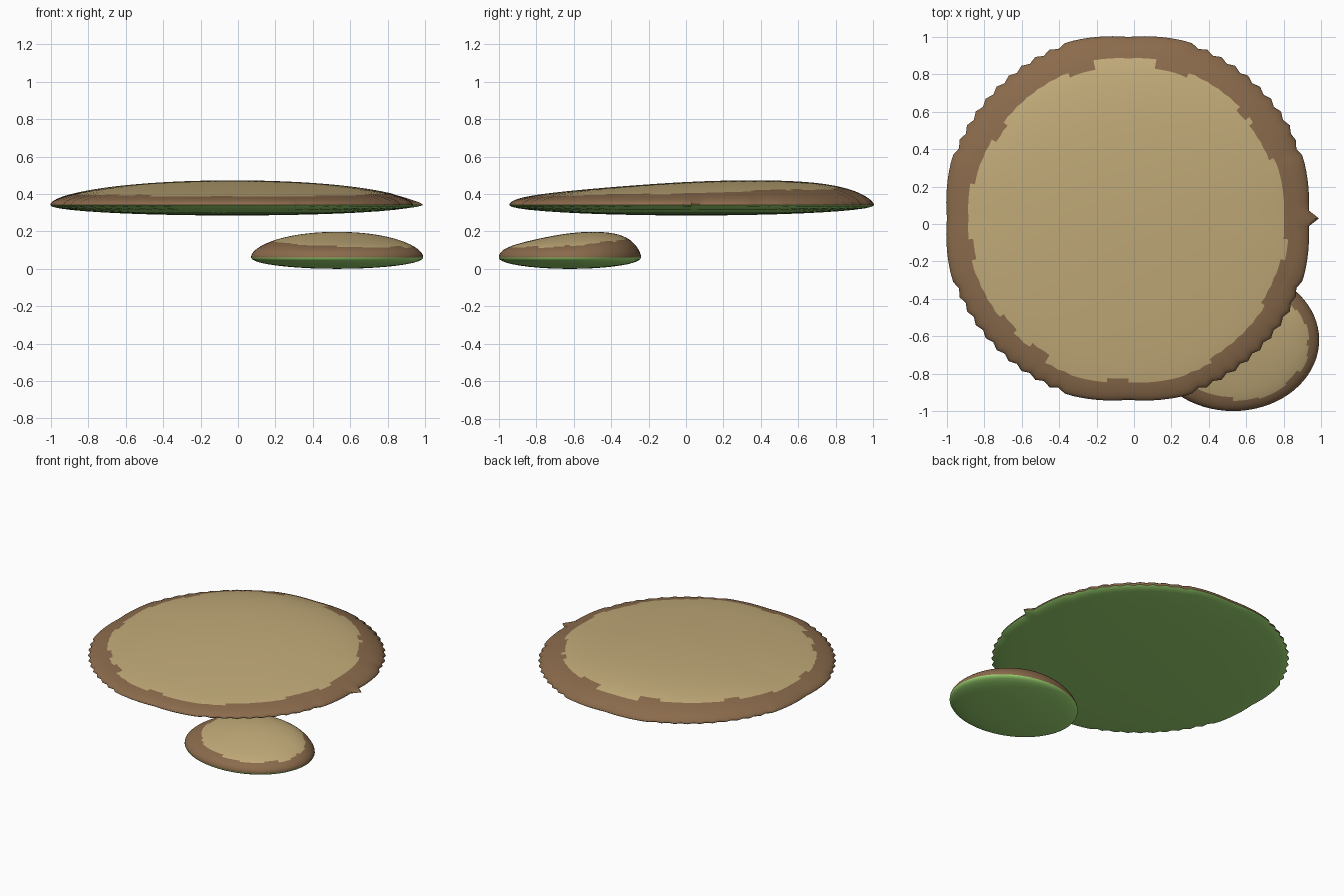
import bpy, bmesh, math, random
from math import sin, cos, pi

random.seed(4)
cube = bpy.data.objects.get("Cube")
if cube:
    bpy.data.objects.remove(cube)


def material(name, rgb):
    # Convert 0-255 display values to linear
    col = [((c / 255 + 0.055) / 1.055) ** 2.4 for c in rgb] + [1]
    m = bpy.data.materials.new(name)
    m.use_nodes = True
    m.diffuse_color = col
    m.node_tree.nodes["Principled BSDF"].inputs["Base Color"].default_value = col
    return m


MATS = [material("sand", (194, 171, 121)),
        material("soil brown", (139, 107, 76)),
        material("grass green", (158, 217, 114))]


def island(name, centre, radii, height, depth, tilt, segs, outline, sand_limit):
    """Domed pad: sandy crown, brown rim, green underside."""
    bm = bmesh.new()
    cx, cy, cz = centre
    rings_up, rings_down = 32, 10

    def ring(s, lift):
        verts = []
        for i in range(segs):
            t = 2 * pi * i / segs
            k = s * outline(i, t, s)
            z = cz + lift
            if lift > 0:
                # The back bulges fuller than the front
                z += tilt * sin(t) * s * (1 - s ** (6 if sin(t) > 0 else 2))
            verts.append(bm.verts.new((cx + radii[0] * k * cos(t),
                                       cy + radii[1] * k * sin(t), z)))
        return verts

    # Rings run from the crown, over the rim, to the underside
    angles = [pi / 2 * j / rings_up for j in range(1, rings_up + 1)]
    angles += [pi / 2 + pi / 2 * j / rings_down for j in range(1, rings_down)]
    rows = []
    for n, a in enumerate(angles):
        c = 0 if n == rings_up - 1 else cos(a)
        rows.append((sin(a), ring(sin(a), c * (height if c > 0 else depth))))
    crown = bm.verts.new((cx, cy, cz + height))
    base = bm.verts.new((cx, cy, cz - depth))

    # Ragged edge of the sand, varying every few columns
    ragged = [random.uniform(-0.018, 0.018) for _ in range(segs)]
    for i in range(segs):
        j = (i + 1) % segs
        limit = sand_limit(2 * pi * i / segs) + ragged[i // 3]
        bm.faces.new((crown, rows[0][1][i], rows[0][1][j]))
        bm.faces.new((base, rows[-1][1][j], rows[-1][1][i]))\
            .material_index = 2
        for n in range(len(rows) - 1):
            (s0, up), (s1, low) = rows[n], rows[n + 1]
            f = bm.faces.new((up[i], low[i], low[j], up[j]))
            if n >= rings_up - 1:
                f.material_index = 2
            elif (s0 + s1) / 2 > limit:
                f.material_index = 1

    mesh = bpy.data.meshes.new(name)
    bm.to_mesh(mesh)
    bm.free()
    for m in MATS:
        mesh.materials.append(m)
    ob = bpy.data.objects.new(name, mesh)
    bpy.context.collection.objects.link(ob)
    bpy.ops.object.select_all(action='DESELECT')
    ob.select_set(True)
    bpy.context.view_layer.objects.active = ob
    bpy.ops.object.shade_smooth_by_angle(angle=math.radians(40))


def notched(i, t, s):
    # Flattened sides, toothed diagonals and one small spur on the left
    d = abs(sin(2 * t))
    k = 1 + 0.027 * min(1, d / 0.6) * s ** 4
    if d > 0.62 and i % 2:
        k -= 0.017 * s ** 8
    if i == 0:
        k += 0.05 * s ** 40
    elif s > 0.9 and cos(t) > 0.9:
        k -= 0.008
    return k


def large_sand(t):
    # Wider brown band at the back, with a sandy tab in its middle
    limit = 0.87 - 0.035 * max(0, sin(t)) + 0.025 * max(0, -sin(t)) ** 4
    return limit + (0.055 if sin(t) > 0 and abs(cos(t)) < 0.18 else 0)


island("large_island", (-0.03, 0.03, 0.34), (0.97, 0.97), 0.125, 0.055,
       0.045, 144, notched, large_sand)
island("small_island", (0.53, -0.62, 0.06), (0.46, 0.38), 0.13, 0.06,
       0.045, 72, lambda i, t, s: 1,
       lambda t: 0.8 + 0.08 * cos(t) - 0.03 * sin(t))
